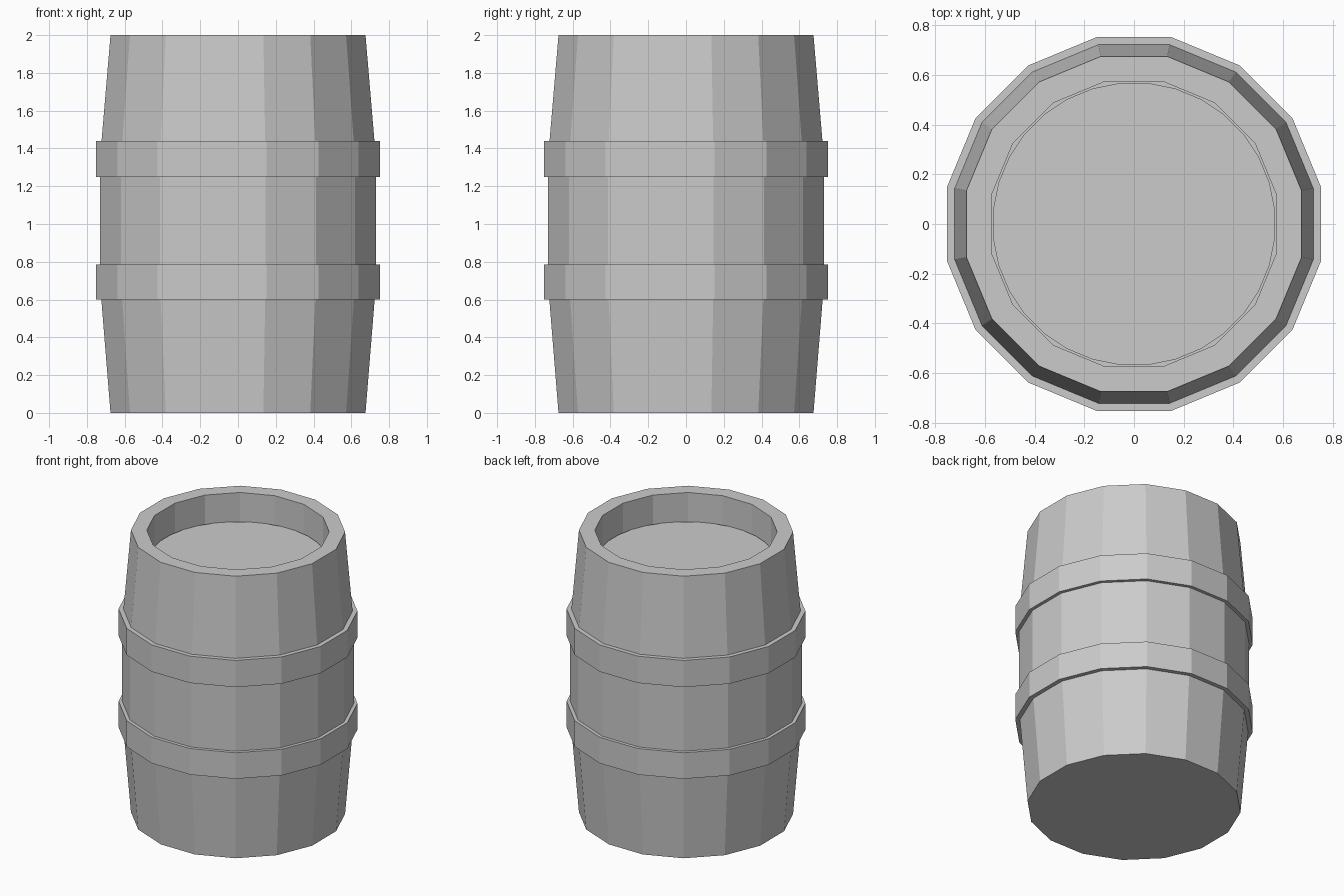
import bpy, bmesh, math

if "Cube" in bpy.data.objects:
    bpy.data.objects.remove(bpy.data.objects["Cube"])

SIDES = 16


def lathe(name, profile, sides=SIDES, closed=False):
    """Revolve (flat-to-centre distance, z) points into a faceted solid."""
    bm = bmesh.new()
    k = 1 / math.cos(math.pi / sides)
    rings = []
    for r, z in profile:
        rings.append([bm.verts.new((r * k * math.cos((i + 0.5) * 2 * math.pi / sides),
                                    r * k * math.sin((i + 0.5) * 2 * math.pi / sides), z))
                      for i in range(sides)])
    pairs = list(zip(rings, rings[1:]))
    if closed:
        pairs.append((rings[-1], rings[0]))
    else:
        bm.faces.new(rings[0])
        bm.faces.new(rings[-1])
    for a, b in pairs:
        for i in range(sides):
            j = (i + 1) % sides
            bm.faces.new((a[i], a[j], b[j], b[i]))
    bmesh.ops.recalc_face_normals(bm, faces=bm.faces)
    mesh = bpy.data.meshes.new(name)
    bm.to_mesh(mesh)
    bm.free()
    obj = bpy.data.objects.new(name, mesh)
    bpy.context.collection.objects.link(obj)
    return obj


# Barrel body with a recessed top
lathe("barrel_body", [(0.675, 0), (0.73, 0.68), (0.73, 1.35), (0.675, 2.0),
                      (0.575, 2.0), (0.575, 1.76)])

# Round lid lying in the recess
lathe("lid", [(0.568, 1.76), (0.568, 1.8)], sides=32)

# Two hoops around the belly
for name, z0, z1 in (("lower_hoop", 0.60, 0.785), ("upper_hoop", 1.25, 1.44)):
    lathe(name, [(0.71, z0), (0.753, z0), (0.753, z1), (0.71, z1)], closed=True)
